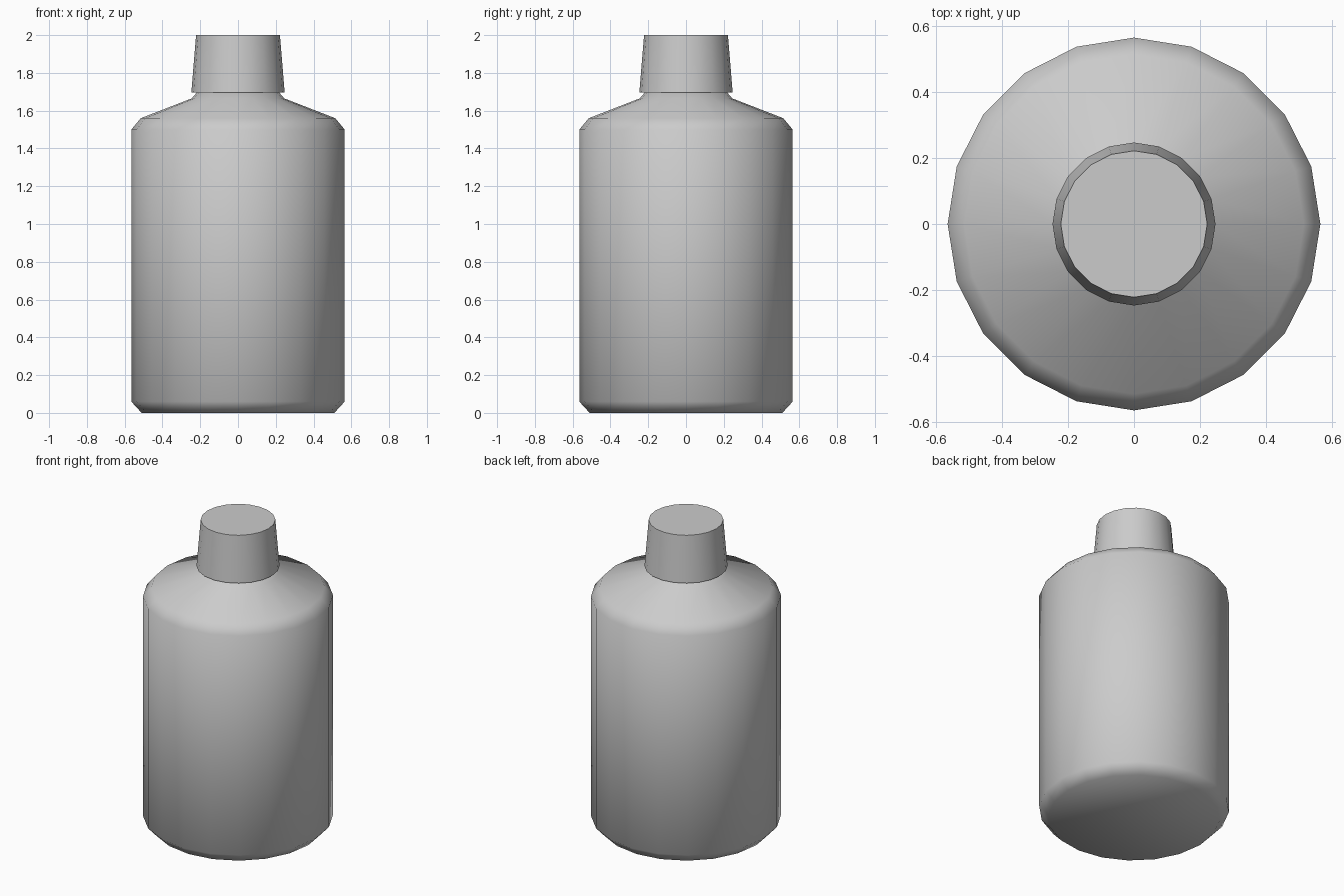
import bpy, bmesh
from math import cos, sin, tau, radians

if "Cube" in bpy.data.objects:
    bpy.data.objects.remove(bpy.data.objects["Cube"])

SIDES = 20


def lathe(name, profile, smooth_angle):
    """Revolve (radius, z) points about z and cap both ends."""
    bm = bmesh.new()
    rings = [[bm.verts.new((r * cos(tau * i / SIDES), r * sin(tau * i / SIDES), z))
              for i in range(SIDES)] for r, z in profile]
    for low, high in zip(rings, rings[1:]):
        for i in range(SIDES):
            j = (i + 1) % SIDES
            bm.faces.new((low[i], low[j], high[j], high[i]))
    bm.faces.new(rings[0][::-1])
    bm.faces.new(rings[-1])
    mesh = bpy.data.meshes.new(name)
    bm.to_mesh(mesh)
    bm.free()
    obj = bpy.data.objects.new(name, mesh)
    bpy.context.collection.objects.link(obj)
    bpy.ops.object.select_all(action='DESELECT')
    obj.select_set(True)
    bpy.context.view_layer.objects.active = obj
    bpy.ops.object.shade_smooth_by_angle(angle=radians(smooth_angle))
    return obj


# Bottle body with chamfered base, sloped shoulder and short neck
lathe("bottle_body", [(0.51, 0), (0.565, 0.06), (0.565, 1.5), (0.515, 1.56),
                      (0.245, 1.665), (0.215, 1.70)], 60)

# Tapered cap
lathe("cap", [(0.247, 1.697), (0.222, 2.0)], 30)
